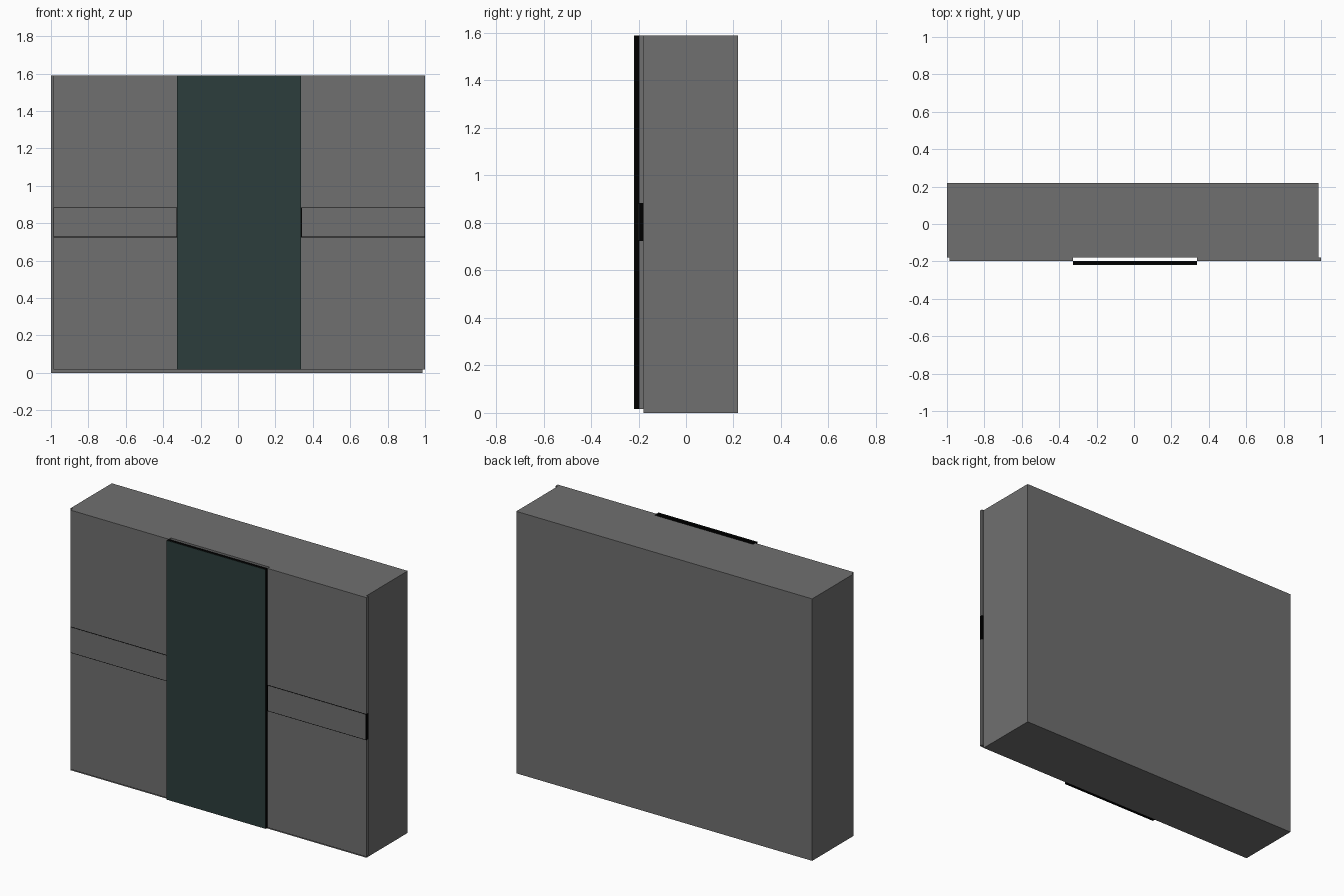
import bpy

if "Cube" in bpy.data.objects:
    bpy.data.objects.remove(bpy.data.objects["Cube"])


def material(name, color):
    mat = bpy.data.materials.new(name)
    mat.diffuse_color = color
    mat.use_nodes = True
    mat.node_tree.nodes["Principled BSDF"].inputs["Base Color"].default_value = mat.diffuse_color
    return mat


def box(name, x, y, z, mat):
    """Box from (min, max) ranges, with its size baked into the mesh."""
    ranges = (x, y, z)
    bpy.ops.mesh.primitive_cube_add(size=1)
    obj = bpy.context.object
    obj.name = name
    for v in obj.data.vertices:
        v.co = [lo + (c + 0.5) * (hi - lo) for c, (lo, hi) in zip(v.co, ranges)]
    obj.data.materials.append(mat)
    return obj


grey = material("dark_grey", (0.16, 0.16, 0.16, 1))
glass = material("dark_teal_glass", (0.025, 0.048, 0.045, 1))
black = material("black_edge", (0, 0, 0, 1))

TOP, DOOR_BOTTOM = 1.59, 0.017
BAND = (0.724, 0.884)
BACK, MID, FRONT = -0.178, -0.198, -0.218   # door track planes
FACE = 0.002                                # thin facing on black cores
RIM = 0.004                                 # black border around the bands

# Wardrobe carcass
box("carcass", (-1.0, 0.987), (BACK, 0.218), (0, TOP), grey)

# Outer sliding doors: two panels split by a black-rimmed band
for side, x in (("left", (-0.987, -0.326)), ("right", (0.337, 1.0))):
    box(f"{side}_door_lower", x, (MID, BACK), (DOOR_BOTTOM, BAND[0]), grey)
    box(f"{side}_door_upper", x, (MID, BACK), (BAND[1], TOP), grey)
    box(f"{side}_door_band", x, (MID, BACK), BAND, black)
    box(f"{side}_door_band_face", (x[0] + RIM, x[1] - RIM),
        (MID - FACE / 2, MID), (BAND[0] + RIM, BAND[1] - RIM), grey)

# Middle sliding door on the front track: black core with glass facing
x = (-0.326, 0.337)
box("middle_door", x, (FRONT + FACE, MID), (DOOR_BOTTOM, TOP), black)
box("middle_door_glass", x, (FRONT, FRONT + FACE), (DOOR_BOTTOM, TOP), glass)
